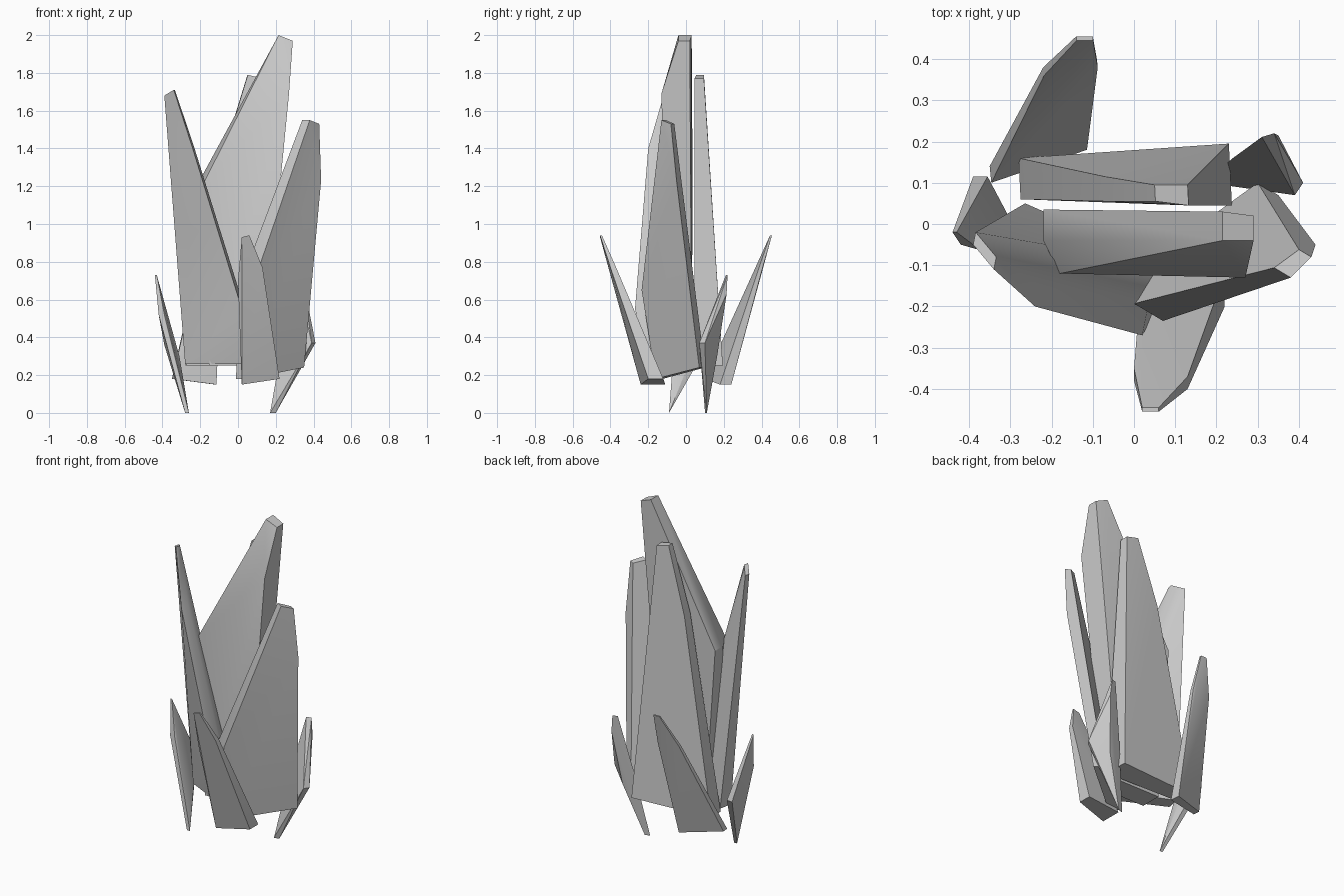
import bpy
import bmesh
from mathutils import Vector

# Remove the default cube
default_cube = bpy.data.objects.get("Cube")
if default_cube:
    bpy.data.objects.remove(default_cube, do_unlink=True)

# Single stone colour
stone = bpy.data.materials.new("stone_grey")
stone.use_nodes = True
stone_colour = (.6, .6, .6, 1)
stone.diffuse_color = stone_colour
shader = next(node for node in stone.node_tree.nodes if node.type == "BSDF_PRINCIPLED")
shader.inputs["Base Color"].default_value = stone_colour
shader.inputs["Roughness"].default_value = .9

shards = []


def shard(name, direction, outline):
    """Chiselled slab: an outline of (x, y, z, thickness), thickened along direction."""
    direction = Vector(direction)
    mesh_builder = bmesh.new()
    for x, y, z, thickness in outline:
        corner = Vector((x, y, z))
        mesh_builder.verts.new(corner)
        if thickness:
            mesh_builder.verts.new(corner + direction * thickness)

    # Wrap the corners in a closed convex solid
    hull = bmesh.ops.convex_hull(mesh_builder, input=mesh_builder.verts[:])
    leftovers = set(hull["geom_interior"]) | set(hull["geom_unused"])
    inner_corners = [item for item in leftovers if isinstance(item, bmesh.types.BMVert)]
    bmesh.ops.delete(mesh_builder, geom=inner_corners, context="VERTS")
    bmesh.ops.dissolve_limit(mesh_builder, angle_limit=.05,
                             verts=mesh_builder.verts[:], edges=mesh_builder.edges[:])
    bmesh.ops.recalc_face_normals(mesh_builder, faces=mesh_builder.faces[:])

    mesh = bpy.data.meshes.new(name)
    mesh_builder.to_mesh(mesh)
    mesh_builder.free()
    mesh.materials.append(stone)
    result = bpy.data.objects.new(name, mesh)
    bpy.context.scene.collection.objects.link(result)
    shards.append(result)


# Tall central shard
shard("tall_shard", (0, 1, 0), [
    (.215, -.04, 2, .07), (.29, -.04, 1.97, .06), (.27, -.13, 1.69, .15),
    (.13, -.1, .25, .13), (-.15, -.1, .25, .13), (-.18, -.12, 1.22, 0),
    (-.22, -.04, 1.2, .075)])

# Large shards around the centre
shard("right_shard", (.2, 1, 0), [
    (-.39, -.05, 1.68, .03), (-.34, -.11, 1.71, .03), (-.24, -.2, 1.4, .05),
    (.02, -.27, .55, .08), (.06, -.2, .26, .1), (-.28, -.03, .26, .08)])

shard("left_shard", (-1, .6, 0), [
    (.38, -.13, 1.55, .04), (.43, -.08, 1.53, .03), (.44, -.05, 1.23, .04),
    (.35, .07, .24, .05), (.05, -.16, .18, .06), (.07, -.235, .65, .07)])

shard("rear_shard", (.05, -1, 0), [
    (.05, .095, 1.79, .04), (.13, .095, 1.77, .05), (.23, .195, .25, .15),
    (-.28, .16, .25, .1), (-.07, .115, 1.4, .06)])

# Small leaning shards at the base
shard("front_base_shard", (0, 1, 0), [
    (.02, -.455, .93, .01), (.06, -.455, .94, .01), (.13, -.4, .77, .03),
    (.22, -.2, .18, .08), (.02, -.24, .15, .13), (0, -.38, .7, .03)])

shard("back_base_shard", (.1, -1, 0), [
    (-.14, .455, .94, .01), (-.1, .455, .94, .01), (-.09, .4, .75, .02),
    (-.12, .24, .15, .06), (-.35, .14, .18, .04), (-.22, .38, .75, .02)])

shard("right_base_shard", (1, 0, 0), [
    (-.44, -.02, .73, .01), (-.42, -.05, .52, .03), (-.28, -.09, 0, .02),
    (-.39, .115, .36, .035), (-.31, .03, .3, 0)])

shard("left_base_shard", (-1, -.3, 0), [
    (.34, .22, .73, .03), (.35, .215, .63, .05), (.41, .1, .37, 0),
    (.39, .07, .37, 0), (.31, .165, .3, 0), (.24, .16, .4, 0),
    (.2, .11, 0, .03)])

# Keep the chiselled edges crisp
bpy.ops.object.select_all(action="DESELECT")
for piece in shards:
    piece.select_set(True)
bpy.context.view_layer.objects.active = shards[0]
bpy.ops.object.shade_smooth_by_angle()
